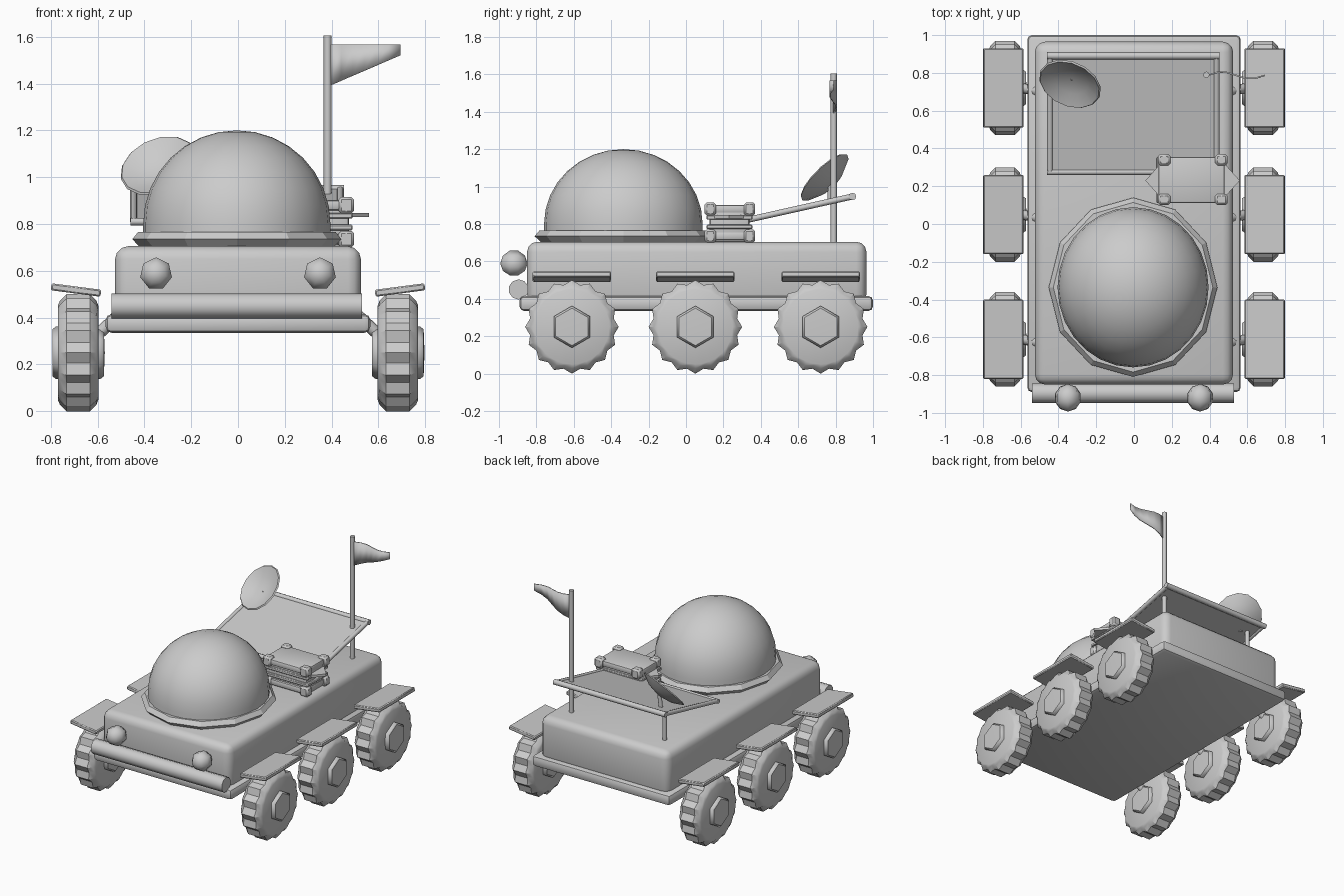
import bpy, bmesh, math
from mathutils import Vector, Matrix

if "Cube" in bpy.data.objects:
    bpy.data.objects.remove(bpy.data.objects["Cube"])


def finish(name, bm, smooth=None):
    bmesh.ops.recalc_face_normals(bm, faces=bm.faces)
    me = bpy.data.meshes.new(name)
    bm.to_mesh(me)
    bm.free()
    ob = bpy.data.objects.new(name, me)
    bpy.context.collection.objects.link(ob)
    if smooth:
        bpy.ops.object.select_all(action='DESELECT')
        ob.select_set(True)
        bpy.context.view_layer.objects.active = ob
        bpy.ops.object.shade_smooth_by_angle(angle=math.radians(smooth))
    return ob


def box(name, x, y, z, bevel=0, segs=2, rot=None):
    """Box from (min, max) ranges, optionally bevelled and rotated about its centre."""
    bm = bmesh.new()
    bmesh.ops.create_cube(bm, size=1)
    bmesh.ops.scale(bm, vec=(x[1] - x[0], y[1] - y[0], z[1] - z[0]), verts=bm.verts)
    if bevel:
        bmesh.ops.bevel(bm, geom=bm.edges[:], offset=bevel, segments=segs,
                        profile=0.5, affect='EDGES')
    if rot:
        bmesh.ops.transform(bm, matrix=Matrix.Rotation(rot[0], 4, rot[1]), verts=bm.verts)
    bmesh.ops.translate(bm, vec=(sum(x) / 2, sum(y) / 2, sum(z) / 2), verts=bm.verts)
    return finish(name, bm, 40 if bevel else None)


def rod(name, a, b, r, sides=8):
    a, b = Vector(a), Vector(b)
    bm = bmesh.new()
    bmesh.ops.create_cone(bm, cap_ends=True, segments=sides, radius1=r, radius2=r,
                          depth=(b - a).length)
    q = (b - a).to_track_quat('Z', 'Y').to_matrix().to_4x4()
    bmesh.ops.transform(bm, matrix=Matrix.Translation((a + b) / 2) @ q, verts=bm.verts)
    return finish(name, bm, 50)


def lathe(name, profile, sides, matrix, smooth=None, radius=lambda r, i: r):
    """Revolve (r, z) points about local z; radius() may vary r per step."""
    bm = bmesh.new()
    rings = []
    for r, z in profile:
        if r == 0:
            rings.append([bm.verts.new((0, 0, z))] * sides)
            continue
        ring = []
        for i in range(sides):
            t = 2 * math.pi * i / sides
            rr = radius(r, i)
            ring.append(bm.verts.new((rr * math.cos(t), rr * math.sin(t), z)))
        rings.append(ring)
    for p, q in zip(rings, rings[1:]):
        for i in range(sides):
            j = (i + 1) % sides
            bm.faces.new(dict.fromkeys((p[i], p[j], q[j], q[i])))
    bmesh.ops.transform(bm, matrix=matrix, verts=bm.verts)
    return finish(name, bm, smooth)


# Hull and lower rail
box("hull", (-0.525, 0.525), (-0.85, 0.965), (0.37, 0.705), 0.055, 3)
box("lower_rail", (-0.565, 0.565), (-0.89, 1.0), (0.335, 0.415), 0.025, 2)

# Front bumper and headlights
rod("front_bumper", (-0.54, -0.895, 0.45), (0.53, -0.895, 0.45), 0.054, 10)
for s in (-1, 1):
    bm = bmesh.new()
    bmesh.ops.create_uvsphere(bm, u_segments=7, v_segments=5, radius=0.073)
    bmesh.ops.transform(bm, matrix=Matrix.Translation((s * 0.35, -0.92, 0.588))
                        @ Matrix.Rotation(math.pi / 2, 4, 'X'), verts=bm.verts)
    finish("headlight", bm, 60)

# Six wheels with hubs, suspension struts and fenders
tire = [(0, -0.082), (0.2, -0.087), (0.222, -0.078), (0.25, -0.05),
        (0.25, 0.05), (0.222, 0.078), (0.2, 0.087), (0, 0.082)]


def tread(r, i):
    return r - (0.022 if r > 0.24 else 0.012 if r > 0.21 else 0) * (i % 2)


for s in (-1, 1):
    for y in (-0.61, 0.05, 0.72):
        m = Matrix.Translation((s * 0.683, y, 0.25)) @ Matrix.Rotation(math.pi / 2, 4, 'Y')
        lathe("tire", tire, 32, m, 35, tread)
        lathe("hub", [(0, -0.11), (0.1, -0.11), (0.112, -0.095), (0.112, 0.095),
                      (0.1, 0.11), (0, 0.114)], 6, m, 50)
        rod("strut", (s * 0.64, y + 0.01, 0.29), (s * 0.5, y - 0.02, 0.42), 0.026)
        box("fender", (s * 0.692 - 0.107, s * 0.692 + 0.107), (y - 0.21, y + 0.21),
            (0.503, 0.533), 0.006, 1, (-s * 0.13, 'Y'))

# Dome canopy and faceted collar
base = Matrix.Translation((-0.005, -0.335, 0.0))
dome = [(0.4, 0.70)]
for k in range(9):
    t = math.pi / 2 * k / 8
    dome.append((0.4 * math.cos(t) if k < 8 else 0, 0.8 + 0.4 * math.sin(t)))
lathe("dome", dome, 28, base @ Matrix.Diagonal((1, 1.06, 1, 1)), 50)
lathe("dome_collar", [(0.40, 0.70), (0.43, 0.70), (0.465, 0.735), (0.44, 0.765), (0.36, 0.765)],
      12, base @ Matrix.Diagonal((0.96, 1.02, 1, 1)))

# Cargo case with frame slabs, corner caps and pointed side latches
box("case_core", (0.135, 0.475), (0.125, 0.34), (0.70, 0.89), 0.02)
for z in (0.735, 0.88):
    box("case_slab", (0.13, 0.48), (0.11, 0.355), (z - 0.022, z + 0.022), 0.012)
    for x in (0.16, 0.463):
        for y in (0.13, 0.34):
            box("case_corner", (x - 0.033, x + 0.033), (y - 0.03, y + 0.03),
                (z - 0.036, z + 0.036), 0.012, 1)
for z in (0.785, 0.835):
    box("case_strap", (0.12, 0.49), (0.11, 0.355), (z - 0.012, z + 0.012), 0.005, 1)
for s in (-1, 1):
    bm = bmesh.new()
    pts = [(0.31 + s * 0.16, 0.13), (0.31 + s * 0.25, 0.23), (0.31 + s * 0.16, 0.33)]
    f = bm.faces.new([bm.verts.new((x, y, 0.83)) for x, y in pts])
    top = bmesh.ops.extrude_face_region(bm, geom=[f])
    bmesh.ops.translate(bm, vec=(0, 0, 0.018),
                        verts=[v for v in top['geom'] if isinstance(v, bmesh.types.BMVert)])
    finish("case_latch", bm)

# Sloped rear solar panel with rod frame and posts
L, R, F, B = -0.445, 0.437, (0.275, 0.81), (0.89, 0.947)
slope = math.atan2(B[1] - F[1], B[0] - F[0])
box("solar_panel", (L, R), (F[0], B[0]), (0.871, 0.885), rot=(slope, 'X'))
rod("panel_front_rod", (L - 0.015, *F), (R + 0.015, *F), 0.016)
rod("panel_rear_rod", (L - 0.015, *B), (R + 0.015, *B), 0.02)
for x in (L, R):
    rod("panel_side_rod", (x, *F), (x, *B), 0.016)
rod("panel_post", (-0.38, 0.79, 0.66), (-0.38, 0.79, 0.925), 0.016)

# Flag pole and tapered waving flag
rod("flag_pole", (0.383, 0.79, 0.66), (0.383, 0.79, 1.605), 0.017)
bm = bmesh.new()
cols = []
for k in range(7):
    t = k / 6
    x, y = 0.39 + 0.302 * t, 0.787 + 0.018 * math.sin(t * 2 * math.pi)
    cols.append([bm.verts.new((x, y, 1.39 + 0.13 * t)), bm.verts.new((x, y, 1.567))])
for a, b in zip(cols, cols[1:]):
    bm.faces.new((a[0], b[0], b[1], a[1]))
flag = finish("flag", bm, 40)
sol = flag.modifiers.new("thickness", 'SOLIDIFY')
sol.thickness, sol.offset = 0.008, 0

# Dish antenna facing forward and up, with a short stem to the panel
n = Vector((-0.3, -0.67, 0.68)).normalized()
c = Vector((-0.335, 0.75, 1.04))
m = Matrix.Translation(c) @ n.to_track_quat('Z', 'Y').to_matrix().to_4x4()
lathe("dish", [(0, -0.045), (0.1, -0.027), (0.172, 0.012), (0.165, 0.02),
               (0.095, -0.012), (0, -0.028)], 14, m, 40)
rod("dish_stem", c - n * 0.035, (-0.335, 0.77, 0.91), 0.015)
